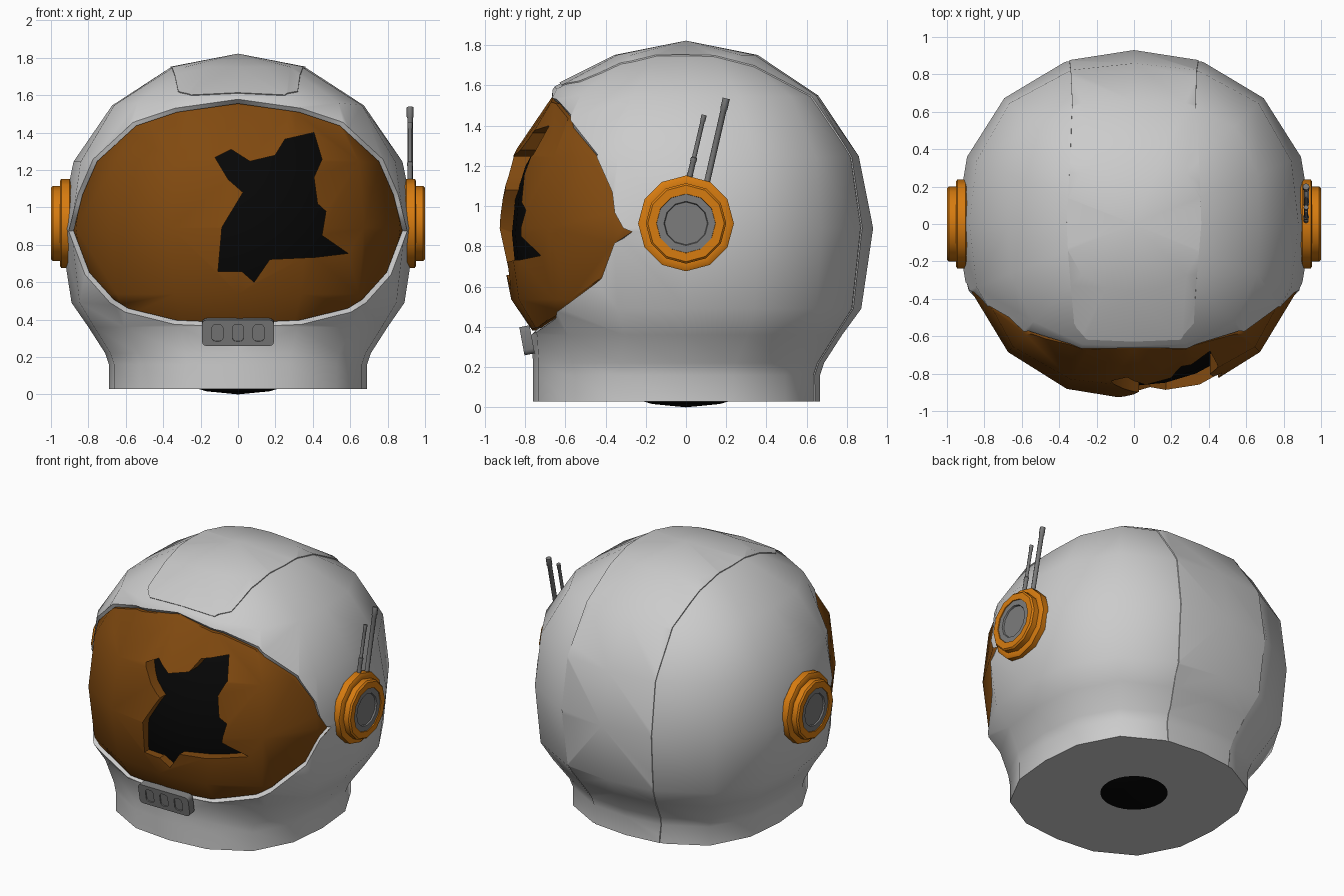
import bpy, bmesh
from math import sin, cos, pi, radians
from mathutils import Vector, Matrix
from mathutils.bvhtree import BVHTree

if "Cube" in bpy.data.objects:
    bpy.data.objects.remove(bpy.data.objects["Cube"])


def material(name, rgb):
    m = bpy.data.materials.new(name)
    m.diffuse_color = (*rgb, 1)
    m.use_nodes = True
    m.node_tree.nodes["Principled BSDF"].inputs["Base Color"].default_value = m.diffuse_color
    return m


ORANGE = material("orange", (0.68, 0.2, 0.005))
AMBER = material("amber", (0.22, 0.068, 0.005))
BLACK = material("black", (0.002, 0.002, 0.002))
GREY = material("mid_grey", (0.2, 0.2, 0.2))


def finish(bm, name, mat=None, matrix=None, recalc=True):
    if matrix:
        bm.transform(matrix)
    if recalc:
        bmesh.ops.recalc_face_normals(bm, faces=bm.faces)
    me = bpy.data.meshes.new(name)
    bm.to_mesh(me)
    bm.free()
    ob = bpy.data.objects.new(name, me)
    bpy.context.collection.objects.link(ob)
    if mat:
        me.materials.append(mat)
    return ob


def activate(ob):
    bpy.ops.object.select_all(action='DESELECT')
    ob.select_set(True)
    bpy.context.view_layer.objects.active = ob


def smooth(ob, angle=40):
    activate(ob)
    bpy.ops.object.shade_smooth_by_angle(angle=radians(angle))


def boolean(ob, cutter, op):
    mod = ob.modifiers.new("cut", 'BOOLEAN')
    mod.operation, mod.solver, mod.object = op, 'EXACT', cutter
    activate(ob)
    bpy.ops.object.modifier_apply(modifier=mod.name)
    bpy.data.objects.remove(cutter)


def loft(bm, loops):
    """Closed solid through equal-length vertex loops."""
    rows = [[bm.verts.new(p) for p in loop] for loop in loops]
    n = len(rows[0])
    for a, b in zip(rows, rows[1:]):
        for i in range(n):
            bm.faces.new((a[i], a[(i + 1) % n], b[(i + 1) % n], b[i]))
    bm.faces.new(rows[0])
    bm.faces.new(rows[-1])
    bmesh.ops.remove_doubles(bm, verts=bm.verts, dist=1e-4)
    return bm


def revolve(rings, segs):
    """Rings are (height, x radius, y radius, y centre, diagonal bulge, front lift)."""
    loops = []
    for z, rx, ry, yc, bulge, lift in rings:
        loop = []
        for i in range(segs):
            c, s = cos(2 * pi * i / segs), sin(2 * pi * i / segs)
            k = 1 + bulge * (2 * s * c) ** 2
            loop.append((rx * c * k, yc + ry * s * k, z + lift * max(0, -s) ** 4))
        loops.append(loop)
    return loft(bmesh.new(), loops)


def lathe(profile, segs):
    return revolve([(z, r, r, 0, 0, 0) for z, r in profile], segs)


BULGE = [0, .08, .13, .07, .03, .07, .13, .08, 0]


def boxy_ball(rx, ry, rz, lift=0):
    """Low-poly ball, slightly fuller towards its diagonals."""
    return [(.89 + rz * cos(pi * i / 8), max(rx * sin(pi * i / 8), 1e-6), max(ry * sin(pi * i / 8), 1e-6),
             0, BULGE[i], lift if i == 2 else 0) for i in range(9)]


def helmet_rings(o=0):
    neck = [(.49, .89, .865, 0, .06), (.36, .80, .77, 0, .08), (.22, .71, .72, -.04, .08),
            (.16, .69, .71, -.05, .08), (.03, .69, .71, -.05, .08)]
    return boxy_ball(.952 + o, .924 + o, .926 + o, .05)[:5] + [(z, a + o, b + o, c, d, 0)
                                                              for z, a, b, c, d in neck]


def prism(outline, y0, y1, name="cutter"):
    return finish(loft(bmesh.new(), [[(x, y, z) for x, z in outline] for y in (y0, y1)]), name)


# Visor opening outline, half listed and mirrored
half = [(0, 1.578), (.337, 1.53), (.56, 1.455), (.775, 1.257), (.856, 1.07), (.905, .872),
        (.818, .64), (.684, .49), (.604, .44), (.337, .374), (0, .36)]
outer = half + [(-x, z) for x, z in half[-2:0:-1]]


def shrink(p):
    return (p[0] * .972, .965 + (p[1] - .965) * .963)


# Helmet shell with the opening
bm = revolve(helmet_rings(), 16)
helmet_tree = BVHTree.FromBMesh(bm)
helmet = finish(bm, "helmet_shell")
boolean(helmet, prism(outer, -2, -.05), 'DIFFERENCE')
smooth(helmet)

# Visor with the broken hole
bm = revolve(boxy_ball(.925, .94, .925), 16)
visor_tree = BVHTree.FromBMesh(bm)
visor = finish(bm, "visor", AMBER)
boolean(visor, prism([shrink(p) for p in outer], -2, -.1), 'INTERSECT')
hole = [(-.123, 1.267), (-.037, 1.31), (.064, 1.246), (.198, 1.278), (.251, 1.364), (.406, 1.40),
        (.449, 1.257), (.406, 1.16), (.425, 1.02), (.47, .979), (.449, .85), (.588, .754),
        (.412, .733), (.17, .722), (.086, .60), (.02, .658), (-.107, .658), (-.086, .893),
        (.027, 1.08), (-.053, 1.15)]
boolean(visor, prism(hole, -2, -.3), 'DIFFERENCE')
smooth(visor)

# Rim wall between shell and visor
bm = bmesh.new()
pairs = []
for a, b in zip(outer, outer[1:] + outer[:1]):
    for k in range(4):
        p = Vector(a).lerp(Vector(b), k / 4)
        q = shrink(p)
        front = helmet_tree.ray_cast(Vector((p[0], -3, p[1])), Vector((0, 1, 0)))[0]
        back = visor_tree.ray_cast(Vector((q[0], -3, q[1])), Vector((0, 1, 0)))[0]
        pairs.append((bm.verts.new(front), bm.verts.new(back + Vector((0, .02, 0)))))
for (a, b), (c, d) in zip(pairs, pairs[1:] + pairs[:1]):
    f = bm.faces.new((a, c, d, b))
    f.normal_update()
    if f.normal.y > 0:
        f.normal_flip()
smooth(finish(bm, "visor_rim", recalc=False))

# Raised panel running over the crown and down the back
stations = [(-41, .25), (-36, .32), (0, .36), (45, .33), (90, .345), (115, .33), (133, .27), (152, .23)]
loops = []
for deg, w in stations:
    s, c = sin(radians(deg)), cos(radians(deg))
    loops.append([(x, r * s, .89 + r * c) for x, r in ((-w, .8), (w, .8), (w, 1.4), (-w, 1.4))])
panel = finish(revolve(helmet_rings(.006), 16), "crown_panel")
boolean(panel, finish(loft(bmesh.new(), loops), "cutter"), 'INTERSECT')
smooth(panel)

# Dark interior
smooth(finish(lathe([(.865 - .865 * cos(pi * i / 16), max(.865 * sin(pi * i / 16), 1e-6))
                     for i in range(17)], 32), "dark_interior", BLACK))

# Ear caps on both sides
cap = [(.86, .22), (.89, .225), (.90, .238), (.945, .238), (.953, .225), (.953, .2), (.99, .2),
       (1.0, .19), (1.0, .147), (.97, .144)]
disc = [(.95, .146), (.994, .146), (.994, .11), (.984, .106)]
for side, sx in (("right", 1), ("left", -1)):
    m = Matrix.Translation((0, 0, .914)) @ Matrix.Scale(sx, 4, (1, 0, 0)) @ Matrix.Rotation(pi / 2, 4, 'Y')
    smooth(finish(lathe(cap, 12), "ear_cap_" + side, ORANGE, m), 35)
    smooth(finish(lathe(disc, 12), "ear_disc_" + side, GREY, m), 35)


# Antennas
def antenna(name, a, b, profile):
    a, b = Vector(a), Vector(b)
    rot = (b - a).to_track_quat('Z', 'Y').to_matrix().to_4x4()
    length = (b - a).length
    smooth(finish(lathe([(t * length, r) for t, r in profile], 8), name, GREY,
                  Matrix.Translation(a) @ rot), 50)


antenna("antenna_long", (.92, .10, 1.10), (.92, .2, 1.535),
        [(0, .015), (.87, .015), (.88, .018), (1, .018)])
antenna("antenna_short", (.92, .012, 1.12), (.92, .09, 1.453),
        [(0, .014), (.3, .014), (.31, .016), (.36, .016), (.37, .011), (.9, .011), (.91, .013), (1, .013)])


# Chin clip with three slots
def rounded_box(name, size, loc, tilt, width, mat):
    bm = bmesh.new()
    bmesh.ops.create_cube(bm, size=1, matrix=Matrix.Diagonal((*size, 1)))
    edges = [e for e in bm.edges if abs(e.verts[0].co.y - e.verts[1].co.y) > 1e-4]
    bmesh.ops.bevel(bm, geom=edges, offset=width, segments=3, profile=.5, affect='EDGES')
    ob = finish(bm, name, mat, Matrix.Translation(loc) @ Matrix.Rotation(tilt, 4, 'X'))
    smooth(ob, 35)
    return ob


tilt = radians(10.5)
centre = Vector((0, -.79, .333))
clip = rounded_box("chin_clip", (.386, .052, .142), centre, tilt, .025, GREY)
out = Vector((0, -cos(tilt), -sin(tilt))) * .026
for x in (-.11, 0, .11):
    pos = centre + out + Vector((x, 0, 0))
    boolean(clip, rounded_box("cutter", (.06, .016, .09), pos, tilt, .02, GREY), 'DIFFERENCE')
smooth(clip, 35)
